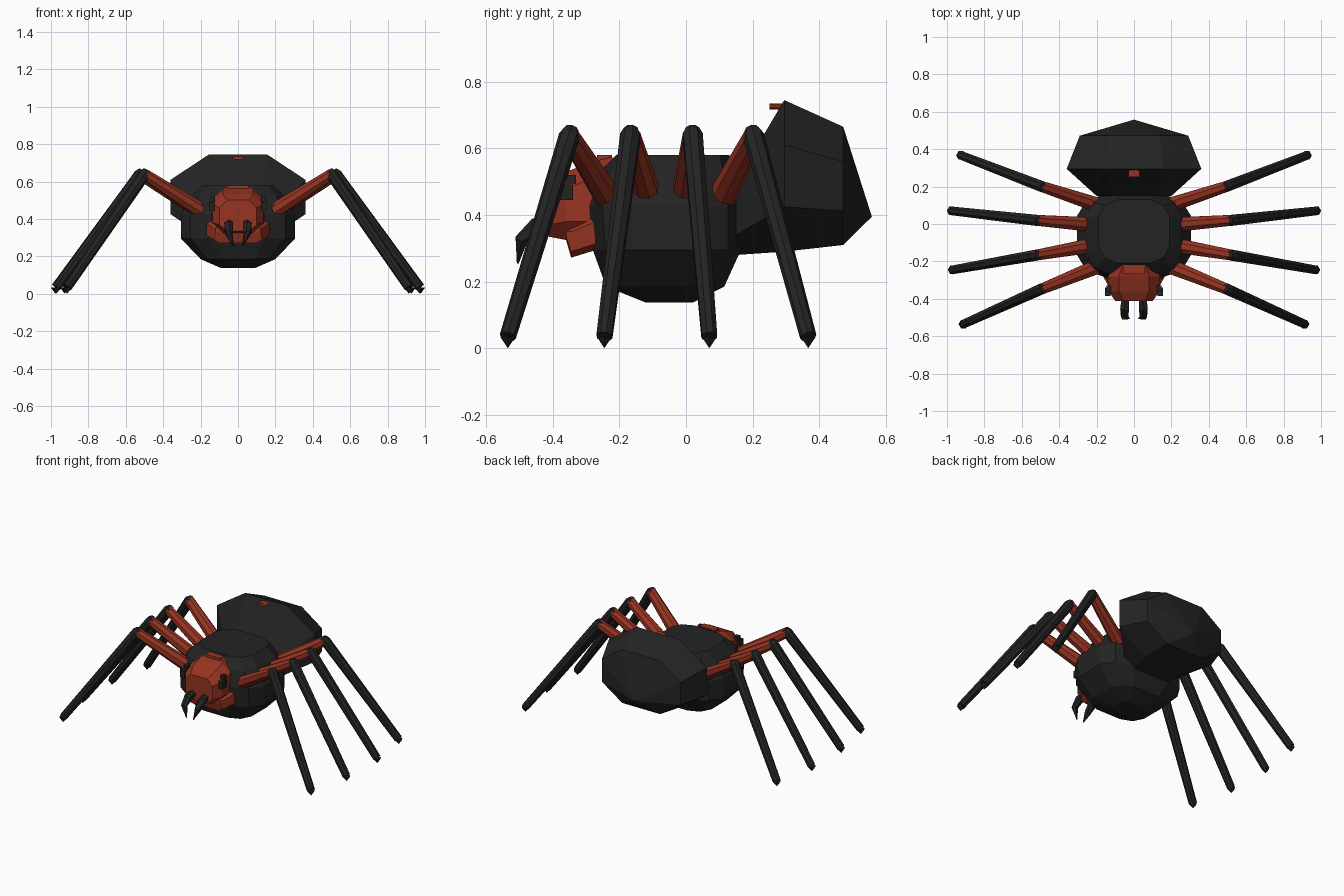
import bpy, bmesh, math
from mathutils import Vector

cube = bpy.data.objects.get("Cube")
if cube:
    bpy.data.objects.remove(cube, do_unlink=True)


def material(name, rgb):
    m = bpy.data.materials.new(name)
    m.use_nodes = True
    m.diffuse_color = (*rgb, 1)
    bsdf = next(n for n in m.node_tree.nodes if n.type == 'BSDF_PRINCIPLED')
    bsdf.inputs["Base Color"].default_value = (*rgb, 1)
    bsdf.inputs["Roughness"].default_value = 0.8
    return m


BLACK = material("charcoal black", (0.017, 0.017, 0.017))
RED = material("rust red", (0.31, 0.034, 0.016))


def loft(name, rings, mat):
    """Skin a row of equal-sized point rings and cap both ends."""
    bm = bmesh.new()
    rows = [[bm.verts.new(p) for p in ring] for ring in rings]
    n = len(rows[0])
    for a, b in zip(rows, rows[1:]):
        for i in range(n):
            j = (i + 1) % n
            bm.faces.new((a[i], a[j], b[j], b[i]))
    bm.faces.new(rows[0])
    bm.faces.new(rows[-1])
    bmesh.ops.remove_doubles(bm, verts=bm.verts, dist=0.0005)
    bmesh.ops.recalc_face_normals(bm, faces=bm.faces)
    me = bpy.data.meshes.new(name)
    bm.to_mesh(me)
    bm.free()
    me.materials.append(mat)
    ob = bpy.data.objects.new(name, me)
    bpy.context.collection.objects.link(ob)
    return ob


def octagon(y, top_w, mid_w, z_top, z_up, z_low, z_bot):
    """Upright eight-sided section at depth y."""
    half = [(top_w, z_top), (mid_w, z_up), (mid_w, z_low), (top_w, z_bot)]
    pts = half + [(-x, z) for x, z in reversed(half)]
    return [(x, y, z) for x, z in pts]


def rounded_ring(z, hx, y0, y1, sides=12, power=0.6):
    """Level ring shaped like a rounded rectangle."""
    ring = []
    for i in range(sides):
        a = 2 * math.pi * (i + 0.5) / sides
        c, s = math.cos(a), math.sin(a)
        x = math.copysign(abs(c) ** power, c) * hx
        y = math.copysign(abs(s) ** power, s) * (y1 - y0) / 2
        ring.append((x * 1.02, y * 1.02 + (y0 + y1) / 2, z))
    return ring


def tube(name, path, radii, mat, sides=8):
    """Tapered faceted limb through the path points."""
    pts = [Vector(p) for p in path]
    rings = []
    for i, (p, r) in enumerate(zip(pts, radii)):
        d = (pts[min(i + 1, len(pts) - 1)] - pts[max(i - 1, 0)]).normalized()
        u = d.cross(Vector((0, 0, 1))).normalized()
        v = d.cross(u)
        angles = [2 * math.pi * (k + 0.5) / sides for k in range(sides)]
        rings.append([p + (u * math.cos(a) + v * math.sin(a)) * r for a in angles])
    return loft(name, rings, mat)


def box(name, centre, size, mat):
    cx, cy, cz = centre
    hx, hy, hz = (s / 2 for s in size)
    corners = [(-hx, -hy), (hx, -hy), (hx, hy), (-hx, hy)]
    return loft(name, [[(cx + x, cy + y, cz + z) for x, y in corners]
                       for z in (-hz, hz)], mat)


# Thorax: stacked rounded rings
loft("thorax", [rounded_ring(*r) for r in (
    (0.137, 0.09, -0.12, 0.02),
    (0.185, 0.20, -0.24, 0.115),
    (0.295, 0.305, -0.28, 0.165),
    (0.425, 0.305, -0.29, 0.165),
    (0.52, 0.25, -0.27, 0.15),
    (0.58, 0.19, -0.21, 0.13))], BLACK)

# Abdomen: eight-sided sections closing to a rear point
loft("abdomen", [
    octagon(0.15, 0.12, 0.20, 0.50, 0.45, 0.34, 0.28),
    octagon(0.295, 0.155, 0.36, 0.745, 0.61, 0.425, 0.29),
    octagon(0.472, 0.14, 0.29, 0.665, 0.56, 0.412, 0.31),
    [(0, 0.558, 0.395)] * 8], BLACK)
tube("abdomen_spot", [(0, 0.25, 0.726), (0, 0.31, 0.726)], [0.001 + 0.018] * 2,
     RED).scale = (1.7, 1, 0.5)
bpy.data.objects["abdomen_spot"].location.z = 0.726 * 0.5

# Head, crown and jaw
loft("head", [
    octagon(-0.412, 0.06, 0.10, 0.50, 0.46, 0.37, 0.335),
    octagon(-0.36, 0.08, 0.135, 0.53, 0.48, 0.38, 0.325),
    octagon(-0.28, 0.08, 0.14, 0.56, 0.51, 0.38, 0.31),
    octagon(-0.22, 0.06, 0.10, 0.575, 0.53, 0.40, 0.36)], RED)
box("crown", (0, -0.245, 0.555), (0.11, 0.045, 0.05), RED)
loft("jaw", [
    octagon(-0.36, 0.09, 0.12, 0.36, 0.35, 0.335, 0.325),
    octagon(-0.345, 0.10, 0.13, 0.37, 0.35, 0.29, 0.272),
    octagon(-0.27, 0.12, 0.17, 0.42, 0.38, 0.315, 0.295)], RED)

# Paths of the right-hand legs: (base, knee, foot) in plan
LEGS = {
    "front": ((0.19, -0.225), (0.50, -0.35), (0.912, -0.535)),
    "mid_front": ((0.20, -0.11), (0.525, -0.167), (0.97, -0.245)),
    "mid_rear": ((0.20, -0.005), (0.525, 0.02), (0.975, 0.07)),
    "rear": ((0.19, 0.10), (0.50, 0.203), (0.925, 0.367)),
}

for side, s in (("left", 1), ("right", -1)):
    # Eyes: a block with a smaller one above
    box(f"{side}_eye", (s * 0.14, -0.362, 0.468), (0.03, 0.045, 0.046), BLACK)
    box(f"{side}_small_eye", (s * 0.135, -0.345, 0.507), (0.026, 0.03, 0.026), BLACK)
    # Hooked fangs
    tube(f"{side}_fang", [(s * 0.045, -0.39, 0.375), (s * 0.05, -0.45, 0.365),
                          (s * 0.05, -0.495, 0.325), (s * 0.025, -0.505, 0.255)],
         [0.022, 0.027, 0.021, 0.003], BLACK, 6)
    # Legs
    for name, (base, knee, foot) in LEGS.items():
        b = Vector((s * base[0], base[1], 0.44))
        k = Vector((s * knee[0], knee[1], 0.638))
        f = Vector((s * foot[0], foot[1], 0.035))
        tube(f"{side}_{name}_upper_leg", [b, k], [0.043, 0.031], RED)
        start = k + (k - f).normalized() * 0.025
        tube(f"{side}_{name}_lower_leg", [start, k, f], [0.022, 0.032, 0.025], BLACK)
        # Pointed foot
        rim = [(f.x + 0.026 * math.cos(a), f.y + 0.026 * math.sin(a), 0.034)
               for a in [math.pi * i / 3 for i in range(6)]]
        loft(f"{side}_{name}_foot", [rim, [(f.x + s * 0.002, f.y, 0)] * 6], BLACK)
